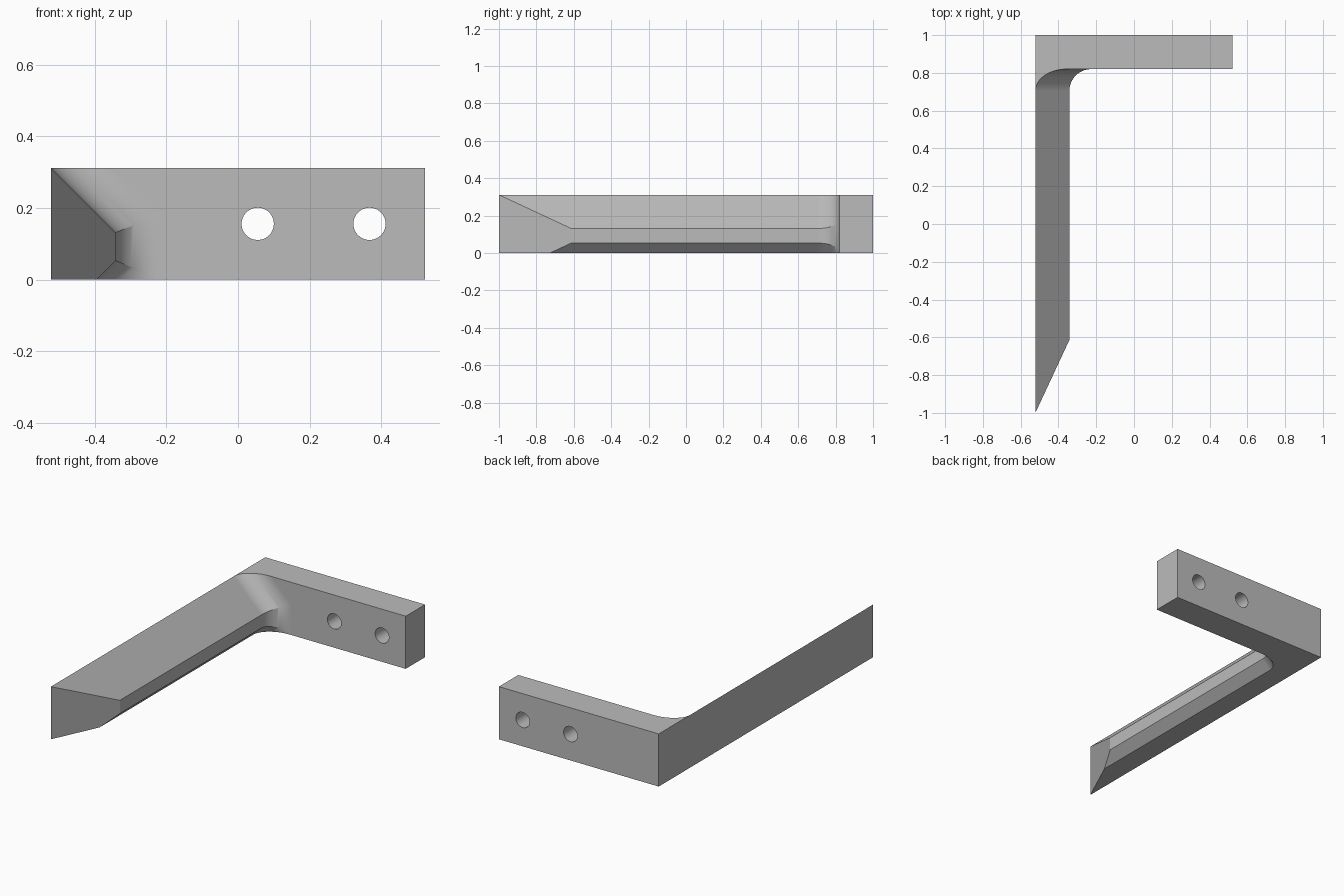
import bpy, bmesh, math
from mathutils import Matrix

if "Cube" in bpy.data.objects:
    bpy.data.objects.remove(bpy.data.objects["Cube"])

W, H = 0.522, 0.311           # half width, height
FACE_Y = 0.82                 # front face of the mounting flange
ARM_X = -0.342                # inner side of the arm
R = 0.115                     # fillet radius
CHAMFER = 0.053               # lower edge chamfer

grey = bpy.data.materials.new("plain_grey")
grey.use_nodes = True
colour = (0.5, 0.5, 0.5, 1)
grey.diffuse_color = colour
grey.node_tree.nodes["Principled BSDF"].inputs["Base Color"].default_value = colour


def make_object(name, bm):
    bmesh.ops.recalc_face_normals(bm, faces=bm.faces)
    mesh = bpy.data.meshes.new(name)
    bm.to_mesh(mesh)
    bm.free()
    mesh.materials.append(grey)
    ob = bpy.data.objects.new(name, mesh)
    bpy.context.collection.objects.link(ob)
    return ob


def arm_section(d):
    """Arm cross-section with its inner faces moved outwards by d."""
    root2, mitre = math.sqrt(2), math.tan(math.pi / 8)
    x = ARM_X + d
    upper = H - (ARM_X + W)
    return [(-W, 0), (ARM_X - CHAMFER + d * root2, 0),
            (x, CHAMFER - d * mitre), (x, upper + d * mitre),
            (-W + d * root2, H), (-W, H)]


def combine(target, other, operation):
    mod = target.modifiers.new(operation, "BOOLEAN")
    mod.operation = operation
    mod.solver = "EXACT"
    mod.object = other
    bpy.context.view_layer.objects.active = target
    bpy.ops.object.modifier_apply(modifier=mod.name)
    bpy.data.objects.remove(other)


# Arm: mitred front end, straight run, then a fillet flaring into the flange
bm = bmesh.new()
slope = math.tan(math.radians(65))
rings = [[bm.verts.new((x, -1 + (x + W) * slope, z)) for x, z in arm_section(0)]]
steps = 16
for i in range(steps + 1):
    a = math.pi / 2 * i / steps
    y = FACE_Y - R + R * math.sin(a)
    rings.append([bm.verts.new((x, y, z)) for x, z in arm_section(R * (1 - math.cos(a)))])
for r0, r1 in zip(rings, rings[1:]):
    for j in range(len(r0)):
        k = (j + 1) % len(r0)
        bm.faces.new((r0[j], r0[k], r1[k], r1[j]))
bm.faces.new(rings[0])
bm.faces.new(rings[-1])
bmesh.ops.remove_doubles(bm, verts=bm.verts, dist=1e-5)
arm = make_object("arm", bm)

# Mounting flange
bm = bmesh.new()
bmesh.ops.create_cube(bm, size=1, matrix=Matrix.Translation((0, (1 + FACE_Y) / 2, H / 2))
                      @ Matrix.Diagonal((2 * W, 1 - FACE_Y, H, 1)))
bracket = make_object("bracket", bm)
combine(bracket, arm, "UNION")

# Screw holes
for x in (0.055, 0.367):
    bm = bmesh.new()
    bmesh.ops.create_cone(bm, cap_ends=True, segments=48, radius1=0.045, radius2=0.045, depth=0.5,
                          matrix=Matrix.Translation((x, 0.91, H / 2)) @ Matrix.Rotation(math.pi / 2, 4, "X"))
    cutter = make_object("hole_cutter", bm)
    cutter.hide_render = True
    combine(bracket, cutter, "DIFFERENCE")

# Smooth fillet and holes, crisp edges elsewhere
bpy.ops.object.select_all(action="DESELECT")
bracket.select_set(True)
bpy.context.view_layer.objects.active = bracket
bpy.ops.object.shade_smooth_by_angle(angle=math.radians(25))
weighted = bracket.modifiers.new("even_normals", "WEIGHTED_NORMAL")
weighted.keep_sharp = True
